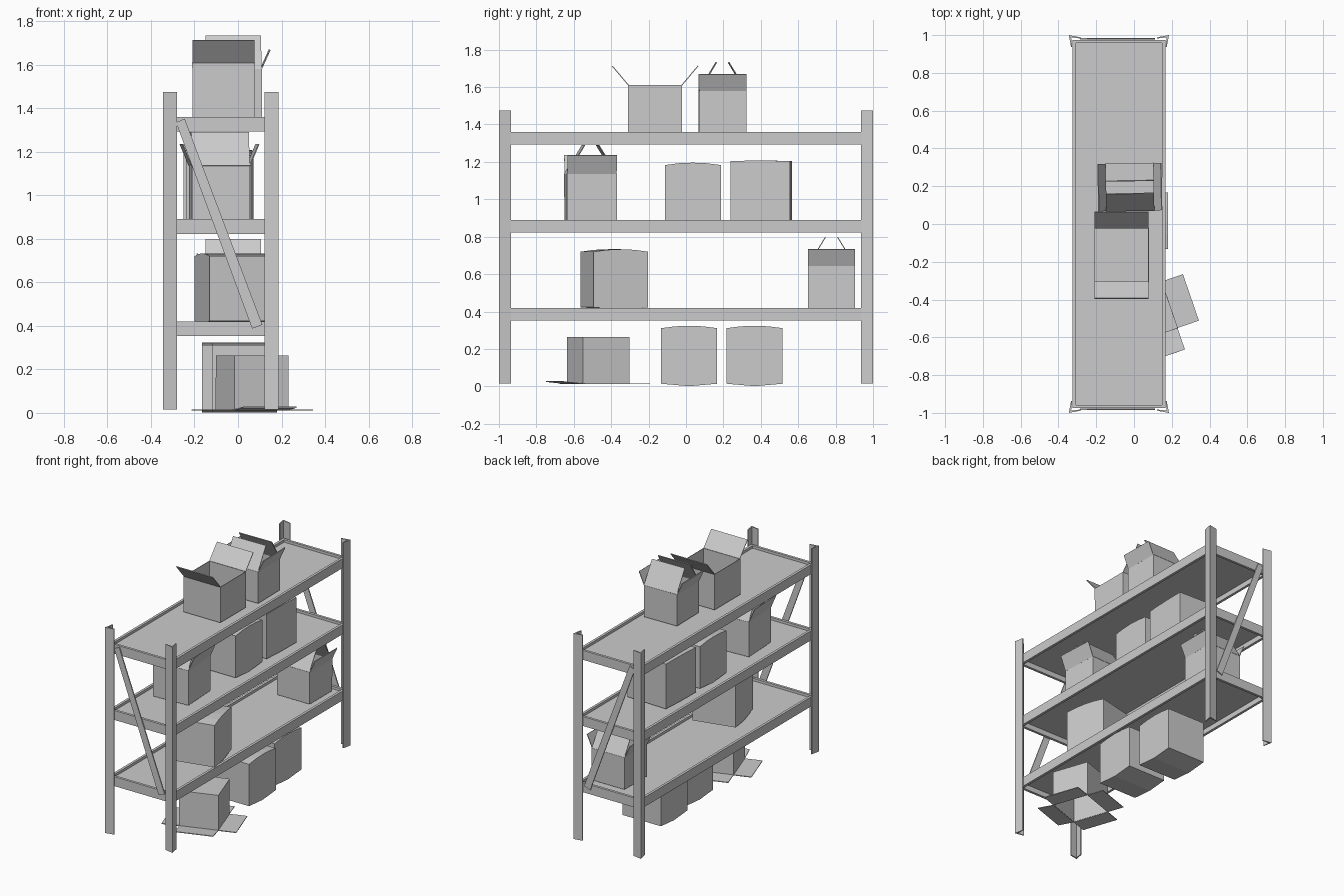
import bpy, bmesh, math
from mathutils import Matrix, Vector

if "Cube" in bpy.data.objects:
    bpy.data.objects.remove(bpy.data.objects["Cube"])

CX = -0.08          # centre of the rack in x
HX, HY = 0.265, 1.0  # half size of the rack over the posts


def finish(name, bm, loc=(0, 0, 0), rot=0.0):
    bmesh.ops.recalc_face_normals(bm, faces=bm.faces)
    me = bpy.data.meshes.new(name)
    bm.to_mesh(me)
    bm.free()
    ob = bpy.data.objects.new(name, me)
    ob.location = loc
    ob.rotation_euler[2] = math.radians(rot)
    bpy.context.collection.objects.link(ob)
    return ob


def add_block(bm, lo, hi):
    lo, hi = Vector(lo), Vector(hi)
    m = Matrix.Translation((lo + hi) / 2) @ Matrix.Diagonal((*(hi - lo), 1))
    bmesh.ops.create_cube(bm, size=1, matrix=m)


def extrude_profile(bm, pts, vec):
    f = bm.faces.new([bm.verts.new(p) for p in pts])
    r = bmesh.ops.extrude_face_region(bm, geom=[f], use_keep_orig=True)
    bmesh.ops.translate(bm, vec=vec, verts=[v for v in r["geom"] if isinstance(v, bmesh.types.BMVert)])


# Corner posts: thin angle profile, corner pointing outward
angle = [(0, 0), (0.064, 0.012), (0.064, 0.018), (0.012, 0.012), (0.018, 0.064), (0.012, 0.064)]
for sx in (-1, 1):
    for sy in (-1, 1):
        bm = bmesh.new()
        pts = [(CX + sx * (HX - a), sy * (HY - b), 0.015) for a, b in angle]
        extrude_profile(bm, pts, (0, 0, 1.46))
        finish("corner_post", bm)

# Shelves: rim all round with a recessed panel
RX, RY, RW = 0.246, 0.975, 0.018
TOPS = (0.42, 0.89, 1.36)
for top in TOPS:
    bm = bmesh.new()
    z0 = top - 0.067
    for s in (-1, 1):
        xa, xb = sorted((CX + s * RX, CX + s * (RX - RW)))
        add_block(bm, (xa, -RY, z0), (xb, RY, top))
        ya, yb = sorted((s * RY, s * (RY - RW)))
        add_block(bm, (CX - RX + RW, ya, z0), (CX + RX - RW, yb, top))
    finish("shelf_rim", bm)
    bm = bmesh.new()
    add_block(bm, (CX - RX + RW, -RY + RW, top - 0.03), (CX + RX - RW, RY - RW, top - 0.018))
    finish("shelf_panel", bm)

# Diagonal braces on both ends
for s in (-1, 1):
    bm = bmesh.new()
    y = s * 0.976
    pts = [(-0.285, y, 1.335), (-0.245, y, 1.352), (0.112, y, 0.405), (0.065, y, 0.387)]
    extrude_profile(bm, pts, (0, s * 0.008, 0))
    finish("end_brace", bm)


def closed_box(name, x, y, z, w=0.30, d=0.30, h=0.297, bulge=0.013, rot=0):
    """Shut carton; lid and base flaps bow out slightly along the middle seam."""
    bm = bmesh.new()
    prof = [(-d / 2, 0), (0, -bulge), (d / 2, 0), (d / 2, h), (d / 4, h + bulge * 0.75),
            (0, h + bulge), (-d / 4, h + bulge * 0.75), (-d / 2, h)]
    extrude_profile(bm, [(-w / 2, a, b) for a, b in prof], (w, 0, 0))
    return finish(name, bm, (x, y, z), rot)


def open_box(name, x, y, z, w, d, h, x_flap=None, y_flap=None, rot=0, flip=False):
    """Open carton; flaps are (outward, upward) offsets from each top edge."""
    bm = bmesh.new()
    a, b = w / 2, d / 2
    c = [(-a, -b), (a, -b), (a, b), (-a, b)]
    lo = [bm.verts.new((p, q, 0)) for p, q in c]
    hi = [bm.verts.new((p, q, h)) for p, q in c]
    bm.faces.new(lo[::-1])
    dirs = [(0, -1), (1, 0), (0, 1), (-1, 0)]
    for i, (dx, dy) in enumerate(dirs):
        j = (i + 1) % 4
        bm.faces.new((lo[i], lo[j], hi[j], hi[i]))
        flap = x_flap if dx else y_flap
        if flap:
            # first entry may be a pair of flaps, one per side
            out, up = flap[(dx + dy) > 0] if isinstance(flap[0], tuple) else flap
            base = [bm.verts.new(hi[k].co) for k in (i, j)]
            tip = [bm.verts.new(hi[k].co + Vector((dx * out, dy * out, up))) for k in (j, i)]
            bm.faces.new(base + tip)
    if flip:
        for v in bm.verts:
            v.co.z = h - v.co.z
    ob = finish(name, bm, (x, y, z), rot)
    m = ob.modifiers.new("card", "SOLIDIFY")
    m.thickness = 0.005
    m.offset = 0
    return ob


# Cartons on the floor
closed_box("floor_box_a", 0.03, 0.017, 0.014)
closed_box("floor_box_b", -0.015, 0.367, 0.014)
open_box("upturned_box", 0.065, -0.47, 0.014, 0.26, 0.26, 0.249,
         x_flap=(0.12, 0.0), y_flap=((0.12, -0.012), (0.12, 0.0)), rot=19, flip=True)

# Cartons on the lower shelf
closed_box("low_shelf_box", -0.019, -0.383, 0.423, rot=13.5)
flaps = dict(x_flap=(0.04, 0.088), y_flap=(-0.092, 0.152))
open_box("low_shelf_open_box", -0.022, 0.778, 0.42, 0.255, 0.25, 0.225, **flaps)

# Cartons on the middle shelf
open_box("mid_shelf_open_box", -0.085, -0.51, 0.89, 0.265, 0.265, 0.245,
         x_flap=(0.042, 0.1), y_flap=(-0.095, 0.155), rot=3)
closed_box("mid_shelf_box_a", -0.09, 0.037, 0.886)
closed_box("mid_shelf_box_b", -0.09, 0.402, 0.886, w=0.31, d=0.32, h=0.318, bulge=0.003, rot=-2)

# Cartons on the top shelf
open_box("top_shelf_open_box", -0.022, 0.195, 1.358, 0.255, 0.25, 0.222, rot=1, **flaps)
open_box("top_shelf_wide_box", -0.066, -0.165, 1.358, 0.285, 0.285, 0.252, y_flap=(0.087, 0.103))
